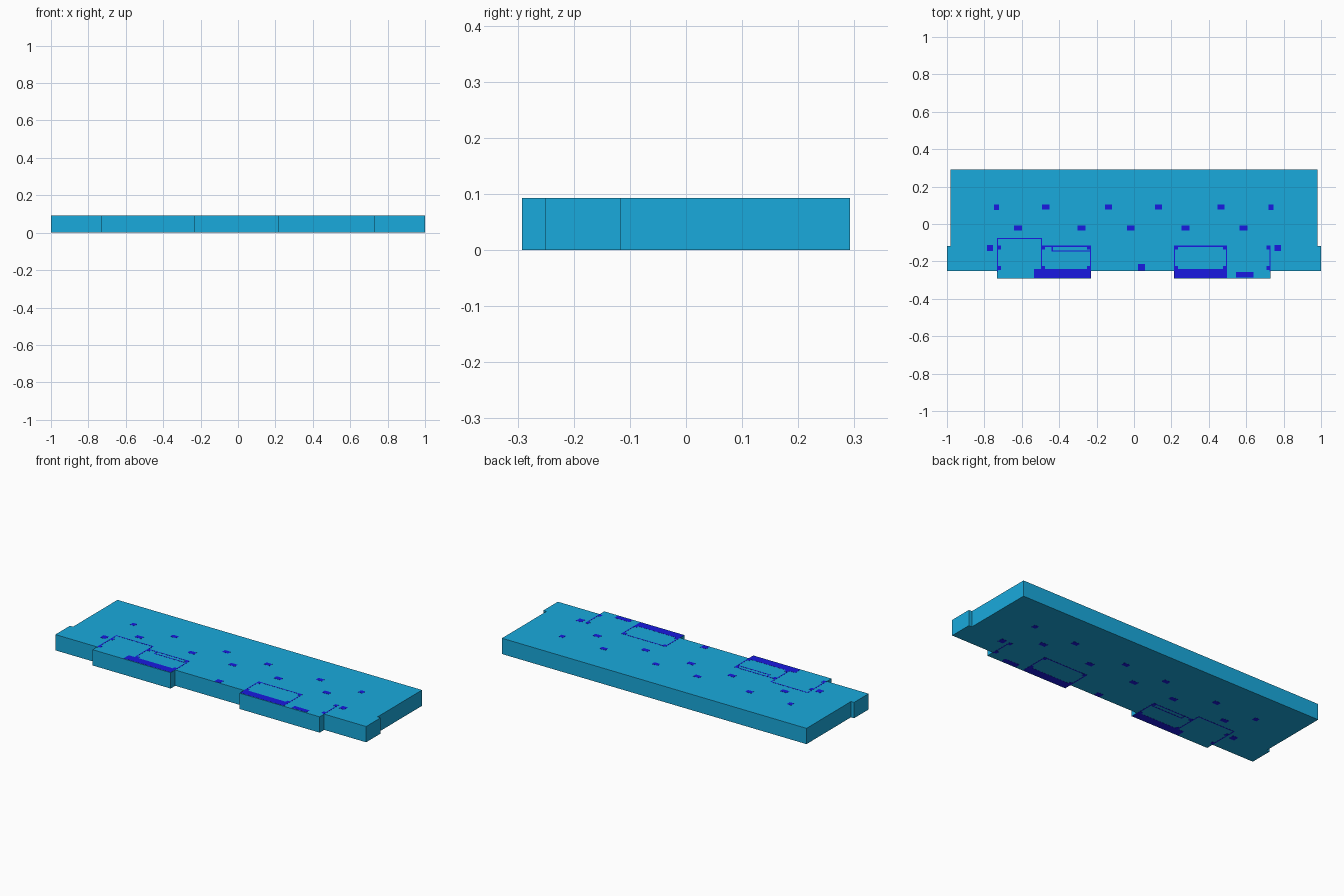
import bpy, bmesh

if "Cube" in bpy.data.objects:
    bpy.data.objects.remove(bpy.data.objects["Cube"])

H = 0.093      # storey height
T = 0.008      # wall thickness


def material(name, colour):
    m = bpy.data.materials.new(name)
    m.diffuse_color = colour
    m.use_nodes = True
    m.node_tree.nodes["Principled BSDF"].inputs["Base Color"].default_value = m.diffuse_color
    return m


BLUE = material("wall_blue", (0.01, 0.01, 0.75, 1))
CYAN = material("slab_cyan", (0.01, 0.40, 0.72, 1))


def finish(bm, name, mat):
    bmesh.ops.recalc_face_normals(bm, faces=bm.faces)
    me = bpy.data.meshes.new(name)
    bm.to_mesh(me)
    bm.free()
    me.materials.append(mat)
    ob = bpy.data.objects.new(name, me)
    bpy.context.collection.objects.link(ob)
    return ob


def plan_part(name, outline, mat, rim, z0, z1):
    """Extrude either the rim or the interior of a plan outline."""
    bm = bmesh.new()
    face = bm.faces.new([bm.verts.new((x, y, z0)) for x, y in outline])
    ring = bmesh.ops.inset_region(bm, faces=[face], thickness=T,
                                  use_even_offset=True)["faces"]
    bmesh.ops.delete(bm, geom=[face] if rim else ring, context='FACES')
    top = bmesh.ops.extrude_face_region(bm, geom=bm.faces[:], use_keep_orig=True)
    verts = [g for g in top["geom"] if isinstance(g, bmesh.types.BMVert)]
    bmesh.ops.translate(bm, verts=verts, vec=(0, 0, z1 - z0))
    return finish(bm, name, mat)


def block(name, x0, x1, y0, y1):
    """Full-height blue block over a plan rectangle."""
    bm = bmesh.new()
    bmesh.ops.create_cube(bm, size=1)
    for v in bm.verts:
        v.co = ((x0 + x1) / 2 + v.co.x * (x1 - x0),
                (y0 + y1) / 2 + v.co.y * (y1 - y0), H / 2 + v.co.z * H)
    return finish(bm, name, BLUE)


def column(x, y, w, d):
    block("column", x - w / 2, x + w / 2, y - d / 2, y + d / 2)


# Storey outline with side jogs and two front bays
F, B, J = -0.25, -0.292, -0.117
outline = [(-1, F), (-0.732, F), (-0.732, B), (-0.229, B), (-0.229, F),
           (0.213, F), (0.213, B), (0.73, B), (0.73, F), (1, F),
           (1, J), (0.98, J), (0.98, 0.292), (-0.98, 0.292), (-0.98, J), (-1, J)]
plan_part("outer_wall", outline, BLUE, True, 0, H)
plan_part("floor_slab", outline, CYAN, False, 0.0006, H - 0.0006)

# Thin partitions: (x0, y0) to (x1, y1)
t = 0.003
for x0, y0, x1, y1 in [(-0.729, -0.077, -0.494, -0.077), (-0.729, F, -0.729, -0.077),
                       (-0.494, -0.24, -0.494, -0.077), (-0.494, -0.119, -0.232, -0.119),
                       (-0.232, F, -0.232, -0.119), (-0.437, -0.144, -0.437, -0.119),
                       (-0.437, -0.144, -0.232, -0.144), (0.216, -0.119, 0.494, -0.119),
                       (0.216, F, 0.216, -0.119), (0.494, -0.24, 0.494, -0.119),
                       (0.727, F, 0.727, -0.119)]:
    block("partition", x0 - t, x1 + t, y0 - t, y1 + t)

# Solid front panels in the bays
block("left_bay_panel", -0.535, -0.23, -0.288, -0.241)
block("right_bay_panel", 0.215, 0.497, -0.288, -0.241)
block("small_bay_panel", 0.545, 0.64, -0.286, -0.257)

# Free-standing columns
for x in (-0.472, -0.137, 0.13, 0.466):
    column(x, 0.09, 0.038, 0.026)
for x in (-0.735, 0.733):
    column(x, 0.09, 0.028, 0.028)
for x in (-0.62, -0.28, -0.017, 0.275, 0.586):
    column(x, -0.022, 0.042, 0.027)
for x in (-0.77, 0.768):
    column(x, -0.128, 0.034, 0.034)
column(0.04, -0.232, 0.038, 0.034)

# Corner columns of the bay rooms
for x in (-0.722, -0.485, -0.241, 0.225, 0.486, 0.719):
    for y in (-0.126, -0.236):
        column(x, y, 0.02, 0.022)
